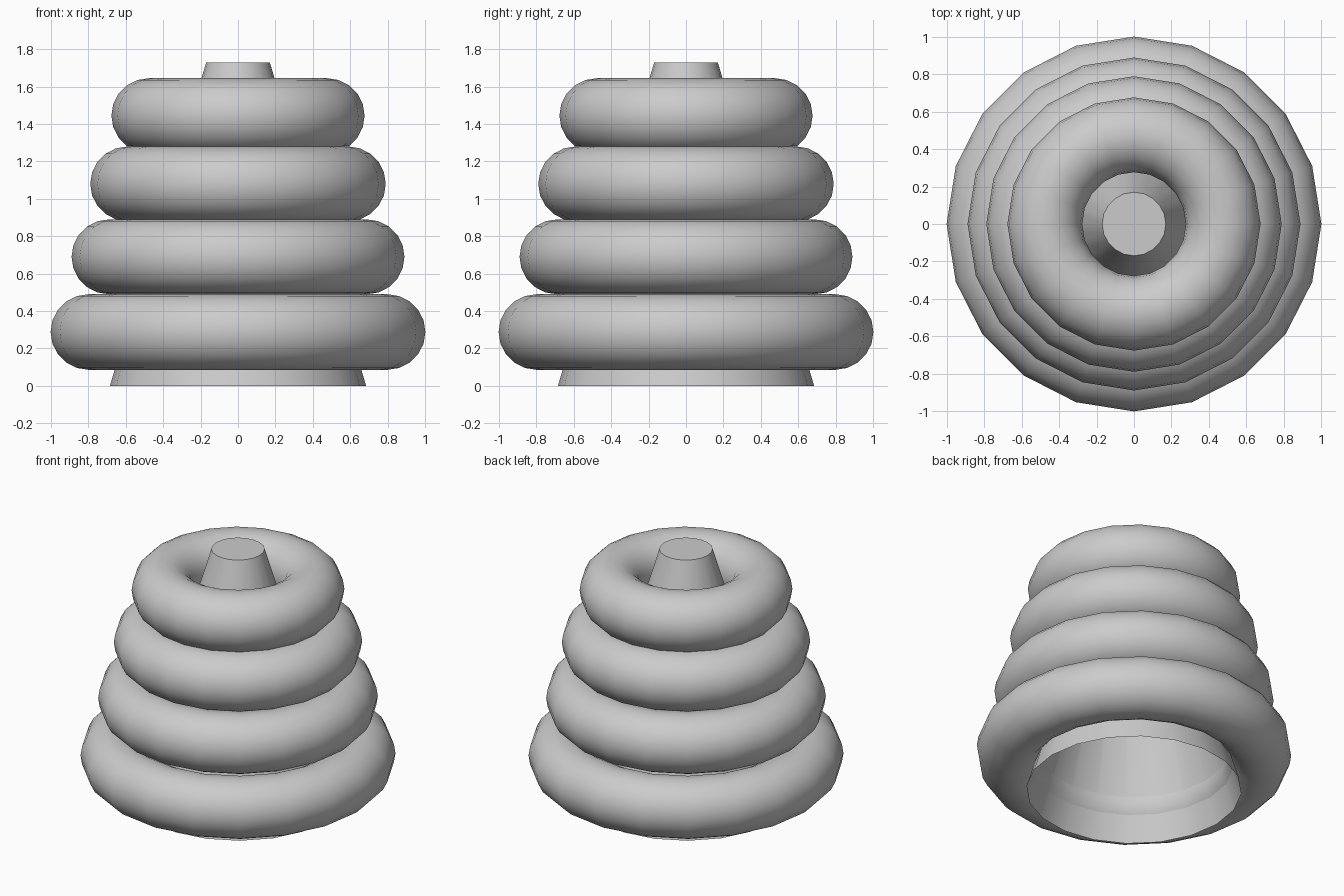
import bpy, math

if "Cube" in bpy.data.objects:
    bpy.data.objects.remove(bpy.data.objects["Cube"])

# Tapered centre post, open at the bottom and capped on top
SIDES = 20
ring = lambda r, z: [(r * math.cos(i * math.tau / SIDES), r * math.sin(i * math.tau / SIDES), z)
                     for i in range(SIDES)]
verts = ring(0.685, 0) + ring(0.17, 1.73)
faces = [(i, (i + 1) % SIDES, SIDES + (i + 1) % SIDES, SIDES + i) for i in range(SIDES)]
faces.append(tuple(range(SIDES, 2 * SIDES)))
mesh = bpy.data.meshes.new("centre_post")
mesh.from_pydata(verts, [], faces)
post = bpy.data.objects.new("centre_post", mesh)
bpy.context.collection.objects.link(post)
parts = [post]

# Four stacked rings, shrinking upward: (outer radius, centre height)
for n, (outer, z) in enumerate([(1.0, 0.288), (0.89, 0.69), (0.79, 1.08), (0.677, 1.445)]):
    bpy.ops.mesh.primitive_torus_add(major_radius=outer - 0.2, minor_radius=0.202 if n < 1 else 0.2,
                                     major_segments=SIDES, minor_segments=20,
                                     location=(0, 0, z))
    obj = bpy.context.object
    obj.name = f"stacking_ring_{n + 1}"
    parts.append(obj)

# Smooth shading with sharp post rim
bpy.ops.object.select_all(action='DESELECT')
for p in parts:
    p.select_set(True)
bpy.context.view_layer.objects.active = post
bpy.ops.object.shade_smooth_by_angle(angle=math.radians(40))
